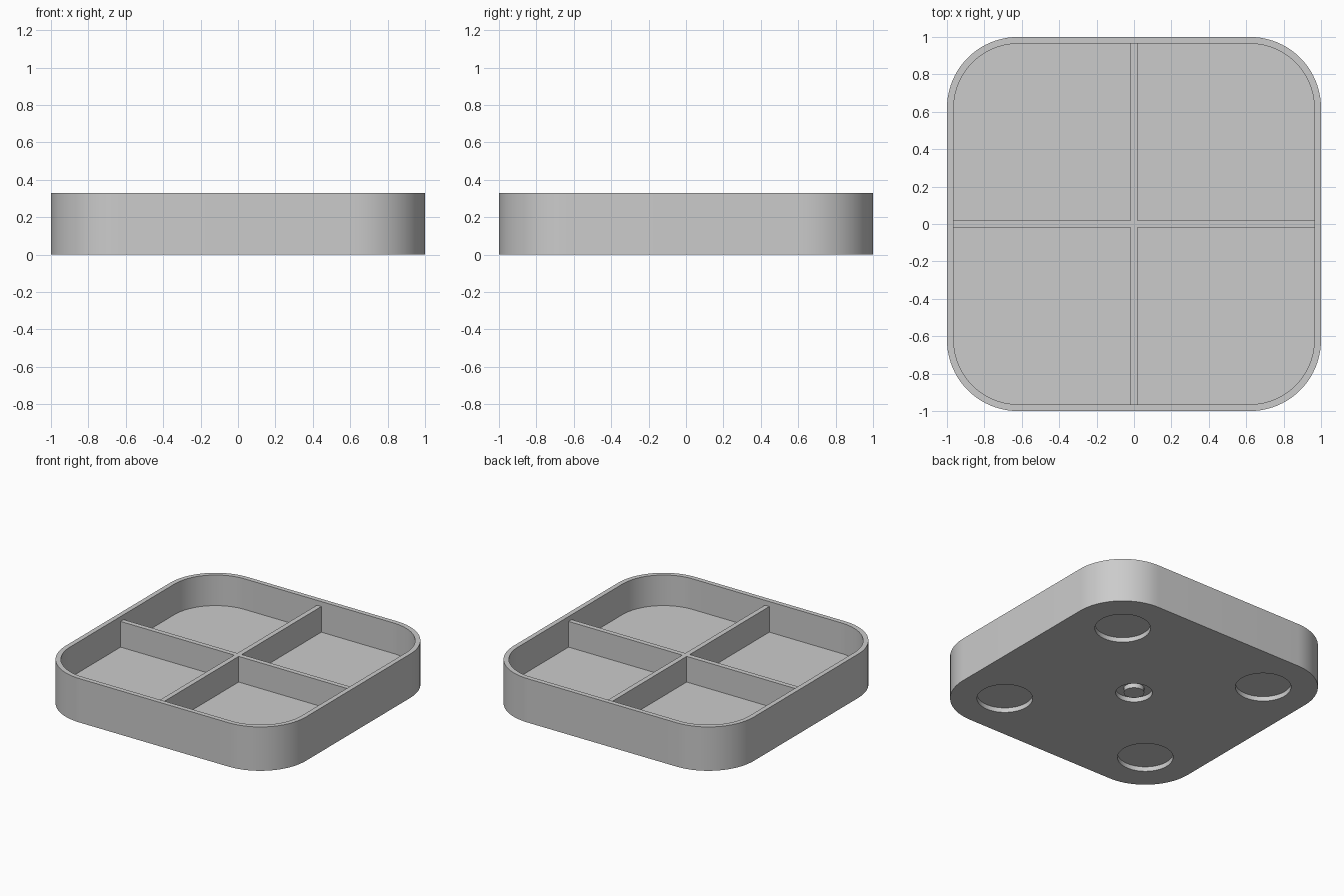
import bpy, bmesh
from math import cos, sin, pi, radians

if "Cube" in bpy.data.objects:
    bpy.data.objects.remove(bpy.data.objects["Cube"], do_unlink=True)

HEIGHT, FLOOR, DIVIDER_TOP = 0.33, 0.10, 0.293
RADIUS, WALL, DIVIDER = 0.38, 0.036, 0.0185
RECESS, FOOT_POS, FOOT_R = 0.035, 0.625, 0.19

grey = bpy.data.materials.new("light grey")
grey.use_nodes = True
grey.diffuse_color = (0.6, 0.6, 0.6, 1)
grey.node_tree.nodes["Principled BSDF"].inputs["Base Color"].default_value = (0.6, 0.6, 0.6, 1)


def rounded_square(half, radius, steps=20):
    """Outline of a square with round corners, anticlockwise."""
    c = half - radius
    points = []
    for q, (sx, sy) in enumerate([(1, 1), (-1, 1), (-1, -1), (1, -1)]):
        for i in range(steps + 1):
            a = (q + i / steps) * pi / 2
            points.append((sx * c + radius * cos(a), sy * c + radius * sin(a)))
    return points


def circle(x, y, radius, steps=64):
    return [(x + radius * cos(2 * pi * i / steps), y + radius * sin(2 * pi * i / steps))
            for i in range(steps)]


def prism(name, outline, z0, z1):
    """Closed upright prism from an outline."""
    bm = bmesh.new()
    low = [bm.verts.new((x, y, z0)) for x, y in outline]
    high = [bm.verts.new((x, y, z1)) for x, y in outline]
    bm.faces.new(low[::-1])
    bm.faces.new(high)
    n = len(outline)
    for i in range(n):
        j = (i + 1) % n
        bm.faces.new((low[i], low[j], high[j], high[i]))
    mesh = bpy.data.meshes.new(name)
    bm.to_mesh(mesh)
    bm.free()
    mesh.materials.append(grey)
    obj = bpy.data.objects.new(name, mesh)
    bpy.context.collection.objects.link(obj)
    return obj


def cut(target, cutter):
    """Subtract the cutter, apply the result and discard the cutter."""
    cutter.hide_render = True
    mod = target.modifiers.new("cut", 'BOOLEAN')
    mod.operation, mod.solver, mod.object = 'DIFFERENCE', 'EXACT', cutter
    graph = bpy.context.evaluated_depsgraph_get()
    mesh = bpy.data.meshes.new_from_object(target.evaluated_get(graph))
    target.modifiers.clear()
    target.data = mesh
    bpy.data.objects.remove(cutter, do_unlink=True)


# Tray body with its hollow
tray = prism("tray", rounded_square(1, RADIUS), 0, HEIGHT)
cut(tray, prism("hollow", rounded_square(1 - WALL, RADIUS - WALL), FLOOR, HEIGHT + 0.1))

# Round recesses under the corners and a small one in the middle
for sx in (-1, 1):
    for sy in (-1, 1):
        cut(tray, prism("foot_recess", circle(sx * FOOT_POS, sy * FOOT_POS, FOOT_R), -0.1, RECESS))
cut(tray, prism("centre_recess", circle(0, 0, 0.125), -0.1, RECESS))

# Boss inside the middle recess
boss = prism("centre_boss", circle(0, 0, 0.07), 0, RECESS + 0.01)

# Crossed dividers, their ends sunk into the wall
end, d = 1 - WALL / 2, DIVIDER
arm = [(end, -d), (end, d), (d, d)]
cross = []
for turn in range(4):
    cross += arm
    arm = [(-y, x) for x, y in arm]
dividers = prism("dividers", cross, FLOOR - 0.02, DIVIDER_TOP)

# Smooth curved walls, sharp edges
for obj in (tray, boss, dividers):
    bpy.ops.object.select_all(action='DESELECT')
    obj.select_set(True)
    bpy.context.view_layer.objects.active = obj
    bpy.ops.object.shade_smooth_by_angle(angle=radians(30))
